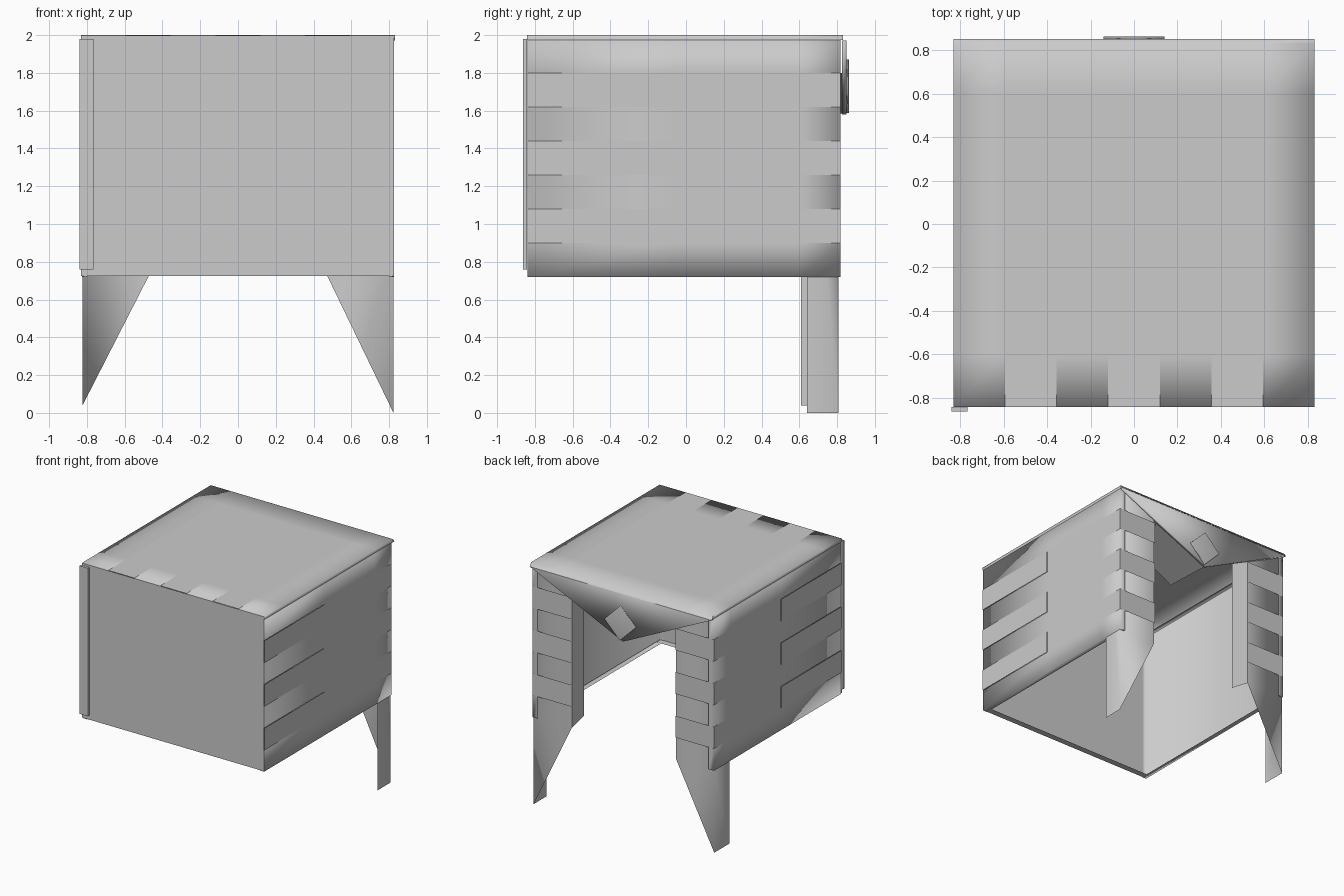
import bpy, math

if "Cube" in bpy.data.objects:
    bpy.data.objects.remove(bpy.data.objects["Cube"])

def mesh(name, faces, smooth=False):
    """Build an object from polygons of point tuples, welding equal (point, tag) tuples."""
    index, verts, polys = {}, [], []
    for f in faces:
        poly = []
        for p in f:
            if p not in index:
                index[p] = len(verts)
                verts.append(p[:3])
            poly.append(index[p])
        polys.append(poly)
    me = bpy.data.meshes.new(name)
    me.from_pydata(verts, [], polys)
    me.polygons.foreach_set("use_smooth", [smooth] * len(polys))
    ob = bpy.data.objects.new(name, me)
    bpy.context.collection.objects.link(ob)
    return ob

def box(name, lo, hi, turn=0):
    c = [(a + b) / 2 for a, b in zip(lo, hi)]
    bpy.ops.mesh.primitive_cube_add(size=1, location=c, rotation=(0, turn, 0))
    ob = bpy.context.object
    ob.name = name
    ob.scale = [b - a for a, b in zip(lo, hi)]
    return ob

N = 7
Z0, ZS = 0.72, 0.18

# Side walls: slotted sheets whose alternate fingers fold around the corners
def side_wall(name, s):
    faces, ys = [], [-0.84, -0.06, 0.60, 0.818]
    X = 0.826 * s
    def add(q):
        faces.append(q if s > 0 else q[::-1])
    def P(x, y, z, tag=-1):
        return (x, y, round(z, 3), tag)
    for i in range(N):
        a, b = Z0 + ZS * i, Z0 + ZS * (i + 1)
        for j in range(3):
            t0 = i if j == 0 else -1
            t1 = i if j == 2 else -1
            x = X
            if j == 0 and i % 2:   # fingers of the front sheet lie on top
                x, t1 = X + 0.004 * s, i
            add([P(x, ys[j], a, t0), P(x, ys[j + 1], a, t1),
                 P(x, ys[j + 1], b, t1), P(x, ys[j], b, t0)])
        if i % 2 == 0:   # front fold
            x, y = 0.80 * s, ys[0]
            add([P(x, y, a, i), P(X, y, a, i), P(X, y, b, i), P(x, y, b, i)])
        # rear fold: long woven tabs alternate with short turn-ins
        x, y = (0.475 if i % 2 else 0.78) * s, ys[3]
        xt = 10 + i if i % 2 else i
        add([P(X, y, a, xt), P(x, y, a, xt), P(x, y, b, xt), P(X, y, b, xt)])
    # narrow turned-in hems along the top and bottom
    for z, tag in ((Z0, 0), (Z0 + ZS * N, N - 1)):
        for j in range(3):
            t0 = tag if j == 0 else -1
            t1 = tag if j == 2 else -1
            q = [P(X, ys[j], z, t0), P(X, ys[j + 1], z, t1),
                 P(X - 0.04 * s, ys[j + 1], z), P(X - 0.04 * s, ys[j], z)]
            add(q if tag else q[::-1])
    mesh(name, faces, True)

# Smooth inner face of each side wall
def side_lining(name, s):
    x, y0, y1, z0, z1 = 0.818 * s, -0.835, 0.80, 0.73, 1.975
    faces = [[(x, y0, z0), (x, y0, z1), (x, y1, z1), (x, y1, z0)],
             [(x, y0, z0), (x - 0.03 * s, y0, z0), (x - 0.03 * s, y0, z1), (x, y0, z1)]]
    mesh(name, faces if s > 0 else [f[::-1] for f in faces], True)

# Rear legs: angle section with tapering foot, and a flange on the inner edge
def rear_leg(name, s, y_in, foot):
    xo, xi, yb, top = 0.823 * s, 0.475 * s, 0.808, 1.975
    def t(k, *pts):
        return [p + (k,) for p in pts]
    side = t(0, (xo, y_in, foot), (xo, yb, foot), (xo, yb, 0.72), (xo, yb, top), (xo, y_in, top))
    tri = t(0, (xo, yb, foot), (xi, yb, 0.72), (xo, yb, 0.72))
    back = t(0, (xo, yb, 0.72), (xi, yb, 0.72), (xi, yb, top), (xo, yb, top))
    flange = t(1, (xi, yb, 0.72), (xi, y_in + 0.01, 0.76), (xi, y_in + 0.01, top), (xi, yb, top))
    faces = [side, tri, back, flange]
    mesh(name, faces if s > 0 else [f[::-1] for f in faces], True)

for side, s, y_in, foot in (("right", 1, 0.64, 0.0), ("left", -1, 0.61, 0.04)):
    side_wall(side + "_side_wall", s)
    side_lining(side + "_side_lining", s)
    rear_leg(side + "_rear_leg", s, y_in, foot)

# Front panel with bottom hem and corner seam strip
mesh("front_panel", [[(-0.83, -0.843, 0.725), (0.825, -0.843, 0.725),
                      (0.825, -0.843, 1.998), (-0.83, -0.843, 1.998)]])
mesh("front_bottom_hem", [[(-0.82, -0.843, 0.725), (-0.82, -0.79, 0.725),
                           (0.82, -0.79, 0.725), (0.82, -0.843, 0.725)]])
box("front_seam_strip", (-0.84, -0.863, 0.76), (-0.765, -0.843, 1.98))

# Top sheet: alternate front fingers fold down, rims at the sides and back
faces, ys = [], [-0.842, -0.60, 0.60, 0.83]
xs = [round(-0.83 + 1.66 * i / N, 3) for i in range(N + 1)]
for i in range(N):
    a, b = xs[i], xs[i + 1]
    for j in range(3):
        t = i if j == 0 else -1
        faces.append([(a, ys[j], 2, t), (b, ys[j], 2, t), (b, ys[j + 1], 2, -1), (a, ys[j + 1], 2, -1)])
    if i % 2 == 0:
        faces.append([(a, ys[0], 1.985, i), (b, ys[0], 1.985, i), (b, ys[0], 2, i), (a, ys[0], 2, i)])
    faces.append([(a, 0.83, 2, -1), (b, 0.83, 2, -1), (b, 0.852, 1.972, -1), (a, 0.852, 1.972, -1)])
for s in (1, -1):
    for j in range(3):
        x, t = 0.83 * s, (N - 1 if s > 0 else 0) if j == 0 else -1
        q = [(x, ys[j], 1.975, t), (x, ys[j + 1], 1.975, -1), (x, ys[j + 1], 2, -1), (x, ys[j], 2, t)]
        faces.append(q if s > 0 else q[::-1])
mesh("top_sheet", faces, True)

# Triangular rear flap, two layers thick, with an inner tongue
ya, yb = 0.825, 0.85
outline = [(0.83, 1.972), (-0.83, 1.972), (-0.02, 1.58)]
flap = [[(x, yb, z) for x, z in outline[::-1]], [(x, ya, z) for x, z in outline]]
for k in range(3):
    (x0, z0), (x1, z1) = outline[k], outline[(k + 1) % 3]
    flap.append([(x0, ya, z0), (x0, yb, z0), (x1, yb, z1), (x1, ya, z1)])
flap = [f[::-1] for f in flap]
mesh("rear_flap", flap, True)
mesh("flap_inner_tongue", [[(-0.02, ya, 1.585), (0.47, ya, 1.80), (0.25, 0.45, 1.71), (-0.02, 0.42, 1.60)]])

# Diamond clasp on the flap
clasp = box("flap_clasp", (-0.1, 0.845, 1.63), (0.1, 0.862, 1.83), math.radians(45))
clasp.data.polygons.foreach_set("use_smooth", [True] * 6)
